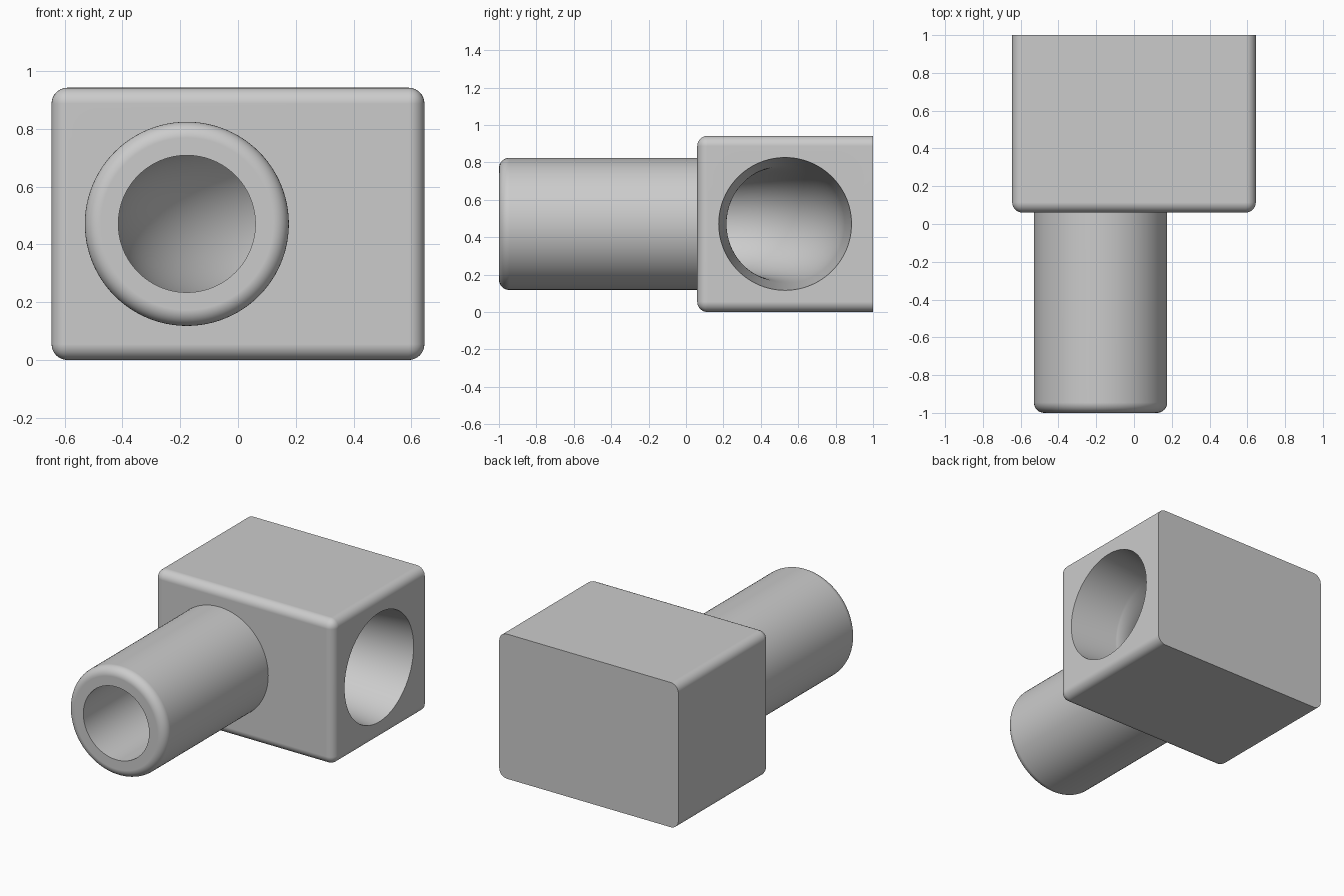
import bpy, bmesh, math
from mathutils import Vector, Matrix

if "Cube" in bpy.data.objects:
    bpy.data.objects.remove(bpy.data.objects["Cube"], do_unlink=True)

PIPE_X, AXIS_Y, AXIS_Z = -0.177, 0.53, 0.471
HALF_X, FRONT_Y, BACK_Y, HEIGHT = 0.645, 0.06, 1.0, 0.942
PIPE_R, BORE_R, PORT_R = 0.353, 0.237, 0.355
FILLET, BEND, SIDES = 0.055, 0.5, 96

grey = bpy.data.materials.new("light grey")
grey.use_nodes = True
colour = (0.6, 0.6, 0.6, 1)
grey.diffuse_color = colour
grey.node_tree.nodes["Principled BSDF"].inputs["Base Color"].default_value = colour


def make(name, bm):
    bmesh.ops.recalc_face_normals(bm, faces=bm.faces)
    mesh = bpy.data.meshes.new(name)
    bm.to_mesh(mesh)
    bm.free()
    mesh.materials.append(grey)
    obj = bpy.data.objects.new(name, mesh)
    bpy.context.collection.objects.link(obj)
    return obj


def loft(bm, stations):
    """Closed tube through (centre, heading, radius) stations in the xy plane."""
    rings = []
    for centre, a, r in stations:
        side = Vector((math.cos(a), -math.sin(a), 0))
        ring = []
        for i in range(SIDES):
            t = math.tau * i / SIDES
            ring.append(bm.verts.new(centre + r * (side * math.cos(t) + Vector((0, 0, math.sin(t))))))
        rings.append(ring)
    for p, q in zip(rings, rings[1:]):
        for i in range(SIDES):
            j = (i + 1) % SIDES
            bm.faces.new((p[i], p[j], q[j], q[i]))
    bm.faces.new(rings[0])
    bm.faces.new(rings[-1])


def combine(body, tool, operation):
    mod = body.modifiers.new(operation, 'BOOLEAN')
    mod.operation, mod.object, mod.solver = operation, tool, 'EXACT'
    bpy.context.view_layer.objects.active = body
    bpy.ops.object.modifier_apply(modifier=mod.name)
    bpy.data.objects.remove(tool, do_unlink=True)


# Block, rounded everywhere except around the flat back
bm = bmesh.new()
bmesh.ops.create_cube(bm, size=1)
bmesh.ops.transform(bm, verts=bm.verts, matrix=Matrix.Translation(
    (0, (FRONT_Y + BACK_Y) / 2, HEIGHT / 2)) @ Matrix.Diagonal(
    (2 * HALF_X, BACK_Y - FRONT_Y, HEIGHT, 1)))
edges = [e for e in bm.edges if min(v.co.y for v in e.verts) < BACK_Y - 0.01]
bmesh.ops.bevel(bm, geom=edges, offset=FILLET, segments=8, profile=0.5, affect='EDGES')
body = make("elbow_block", bm)

# Pipe with a rounded tip, sunk into the block
bm = bmesh.new()
stations = []
for k in range(9):
    t = math.pi / 2 * k / 8
    stations.append((Vector((PIPE_X, -1 + FILLET * (1 - math.sin(t)), AXIS_Z)), 0,
                     PIPE_R - FILLET * (1 - math.cos(t))))
stations.reverse()
stations.sort(key=lambda s: s[0].y)
stations.append((Vector((PIPE_X, AXIS_Y, AXIS_Z)), 0, PIPE_R))
loft(bm, stations)
combine(body, make("pipe", bm), 'UNION')

# Curved bore that widens from the pipe to the side port
bm = bmesh.new()
length = BEND * math.pi / 2 + HALF_X - (PIPE_X + BEND)
slope = (PORT_R - BORE_R) / length
stations = [(Vector((PIPE_X, -1.1, AXIS_Z)), 0, BORE_R)]
for k in range(33):
    t = math.pi / 2 * k / 32
    centre = Vector((PIPE_X + BEND * (1 - math.cos(t)),
                     AXIS_Y - BEND * (1 - math.sin(t)), AXIS_Z))
    stations.append((centre, t, BORE_R + slope * BEND * t))
stations.append((Vector((HALF_X + 0.1, AXIS_Y, AXIS_Z)), math.pi / 2, PORT_R + slope * 0.1))
loft(bm, stations)
combine(body, make("bore", bm), 'DIFFERENCE')

# Smooth rounds, crisp rims and flat faces
bpy.ops.object.select_all(action='DESELECT')
body.select_set(True)
bpy.context.view_layer.objects.active = body
bpy.ops.object.shade_smooth_by_angle(angle=math.radians(30))
weighted = body.modifiers.new("flat_faces", 'WEIGHTED_NORMAL')
weighted.keep_sharp = True
